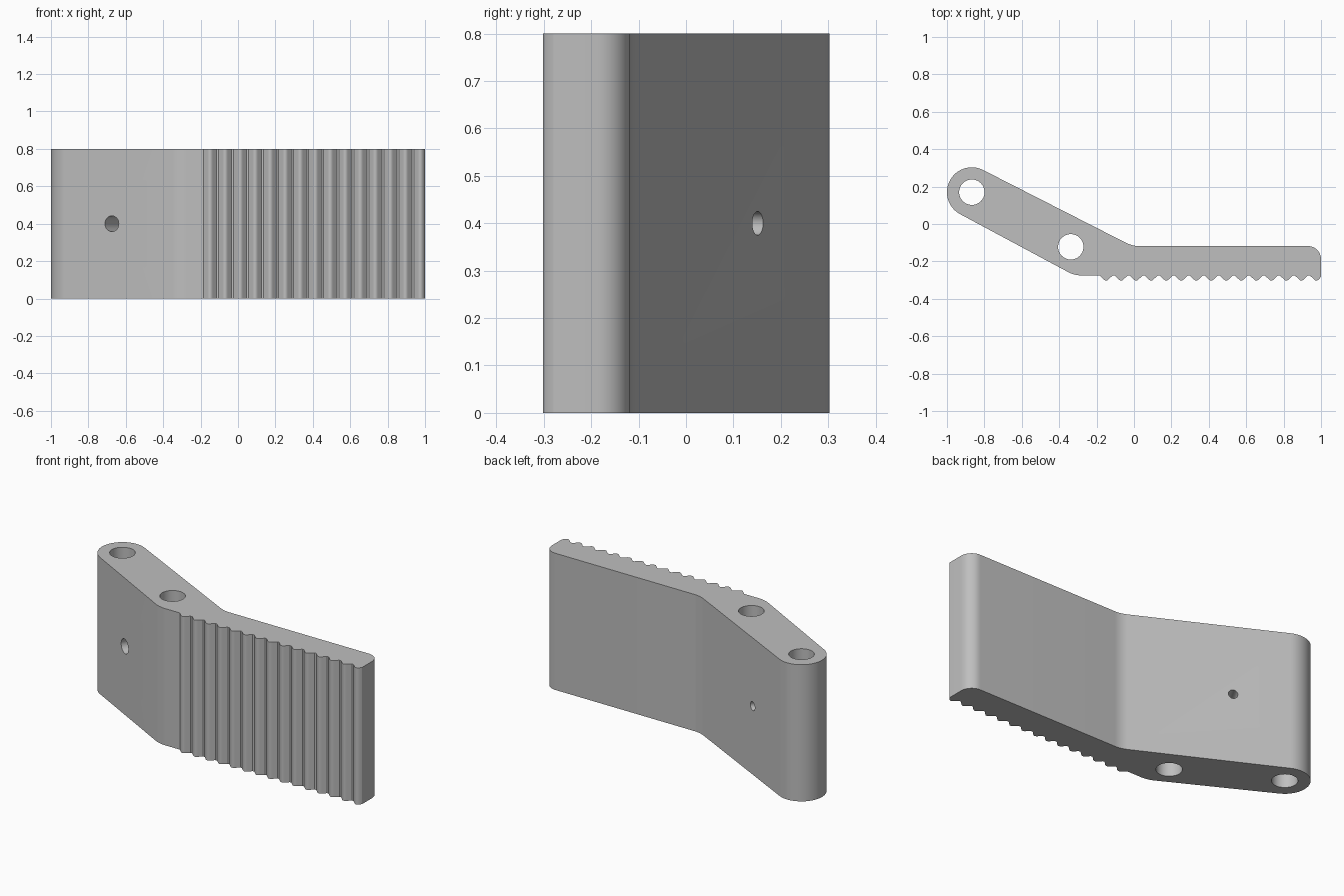
import bpy, bmesh, math
from mathutils import Vector

if "Cube" in bpy.data.objects:
    bpy.data.objects.remove(bpy.data.objects["Cube"])

HEIGHT = 0.8
EYE = Vector((-0.867, 0.17))      # centre of the rounded arm end
EYE_R = 0.133
BACK_A, FRONT_A = math.radians(27), math.radians(28.2)
BACK_Y, FRONT_Y = -0.118, -0.275  # faces of the straight plate

grey = bpy.data.materials.new("plain grey")
grey.use_nodes = True
grey.diffuse_color = (0.52, 0.52, 0.52, 1)
grey.node_tree.nodes["Principled BSDF"].inputs["Base Color"].default_value = grey.diffuse_color


def arc(centre, radius, start, end, steps):
    return [centre + radius * Vector((math.cos(a), math.sin(a)))
            for a in (start + (end - start) * i / steps for i in range(steps + 1))]


def fillet(before, corner, after, radius, steps=10):
    """Points that round a corner, from the first side to the second."""
    u, v = (before - corner).normalized(), (after - corner).normalized()
    half = u.angle(v) / 2
    centre = corner + (u + v).normalized() * radius / math.sin(half)
    reach = radius / math.tan(half)
    a, b = corner + u * reach - centre, corner + v * reach - centre
    start = math.atan2(a.y, a.x)
    turn = math.atan2(a.x * b.y - a.y * b.x, a.dot(b))
    return arc(centre, radius, start, start + turn, steps)


def cutter(name, radius, depth, location, rotation=(0, 0, 0)):
    bpy.ops.mesh.primitive_cylinder_add(vertices=48, radius=radius, depth=depth,
                                        location=location, rotation=rotation)
    ob = bpy.context.object
    ob.name = name
    ob.hide_render = True
    ob.data.materials.append(grey)
    return ob


# Outline: rounded arm end, bent arm, then straight toothed plate
back_start = EYE + EYE_R * Vector((math.sin(BACK_A), math.cos(BACK_A)))
front_start = EYE - EYE_R * Vector((math.sin(FRONT_A), math.cos(FRONT_A)))
back_bend = Vector((back_start.x + (back_start.y - BACK_Y) / math.tan(BACK_A), BACK_Y))
front_bend = Vector((front_start.x + (front_start.y - FRONT_Y) / math.tan(FRONT_A), FRONT_Y))
back_corner, front_corner = Vector((1, BACK_Y)), Vector((1, -0.28))

outline = arc(EYE, EYE_R, math.pi / 2 - BACK_A, math.pi * 1.5 - FRONT_A, 40)
outline += fillet(front_start, front_bend, Vector((0, FRONT_Y)), 0.16)

# Row of grip teeth with sloped sides and rounded tips
PITCH, FIRST = 0.0803, -0.184
TOOTH = [(0, 0), (0.017, 0.016), (0.023, 0.022), (0.029, 0.026), (0.035, 0.027),
         (0.041, 0.026), (0.047, 0.022), (0.053, 0.016), (0.07, 0)]
for i in range(15):
    for dx, dy in TOOTH:
        x = FIRST + i * PITCH + dx
        if x < 0.995:
            outline.append(Vector((x, FRONT_Y - dy)))
outline.append(front_corner)
outline += fillet(front_corner, back_corner, back_bend, 0.07)
outline += fillet(back_corner, back_bend, back_start, 0.16)

# Extrude the outline into a solid
bm = bmesh.new()
base = bm.faces.new([bm.verts.new((p.x, p.y, 0)) for p in outline])
top = bmesh.ops.extrude_face_region(bm, geom=[base])
bmesh.ops.translate(bm, vec=(0, 0, HEIGHT),
                    verts=[g for g in top["geom"] if isinstance(g, bmesh.types.BMVert)])
bmesh.ops.recalc_face_normals(bm, faces=bm.faces)
mesh = bpy.data.meshes.new("grip_lever")
bm.to_mesh(mesh)
bm.free()
mesh.materials.append(grey)
lever = bpy.data.objects.new("grip_lever", mesh)
bpy.context.collection.objects.link(lever)

# Two pivot bores and a stepped cross hole square to the arm
front_hole, back_hole = Vector((-0.675, -0.085, 0.4)), Vector((-0.538, 0.15, 0.4))
axis = (back_hole - front_hole).normalized()
tilt = axis.to_track_quat("Z", "Y").to_euler()
cutters = [
    cutter("end_bore_cutter", 0.068, 1.2, (EYE.x, EYE.y, 0.4)),
    cutter("middle_bore_cutter", 0.068, 1.2, (-0.338, -0.122, 0.4)),
    cutter("cross_hole_cutter", 0.025, 0.6, (front_hole + back_hole) / 2, tilt),
    cutter("wide_hole_cutter", 0.042, 0.34, front_hole, tilt),
]
bpy.ops.object.select_all(action="DESELECT")
lever.select_set(True)
bpy.context.view_layer.objects.active = lever
for tool in cutters:
    mod = lever.modifiers.new(tool.name, "BOOLEAN")
    mod.operation = "DIFFERENCE"
    mod.solver = "EXACT"
    mod.object = tool
    bpy.ops.object.modifier_apply(modifier=mod.name)
for tool in cutters:
    bpy.data.objects.remove(tool)

bpy.ops.object.shade_smooth_by_angle(angle=math.radians(30))
